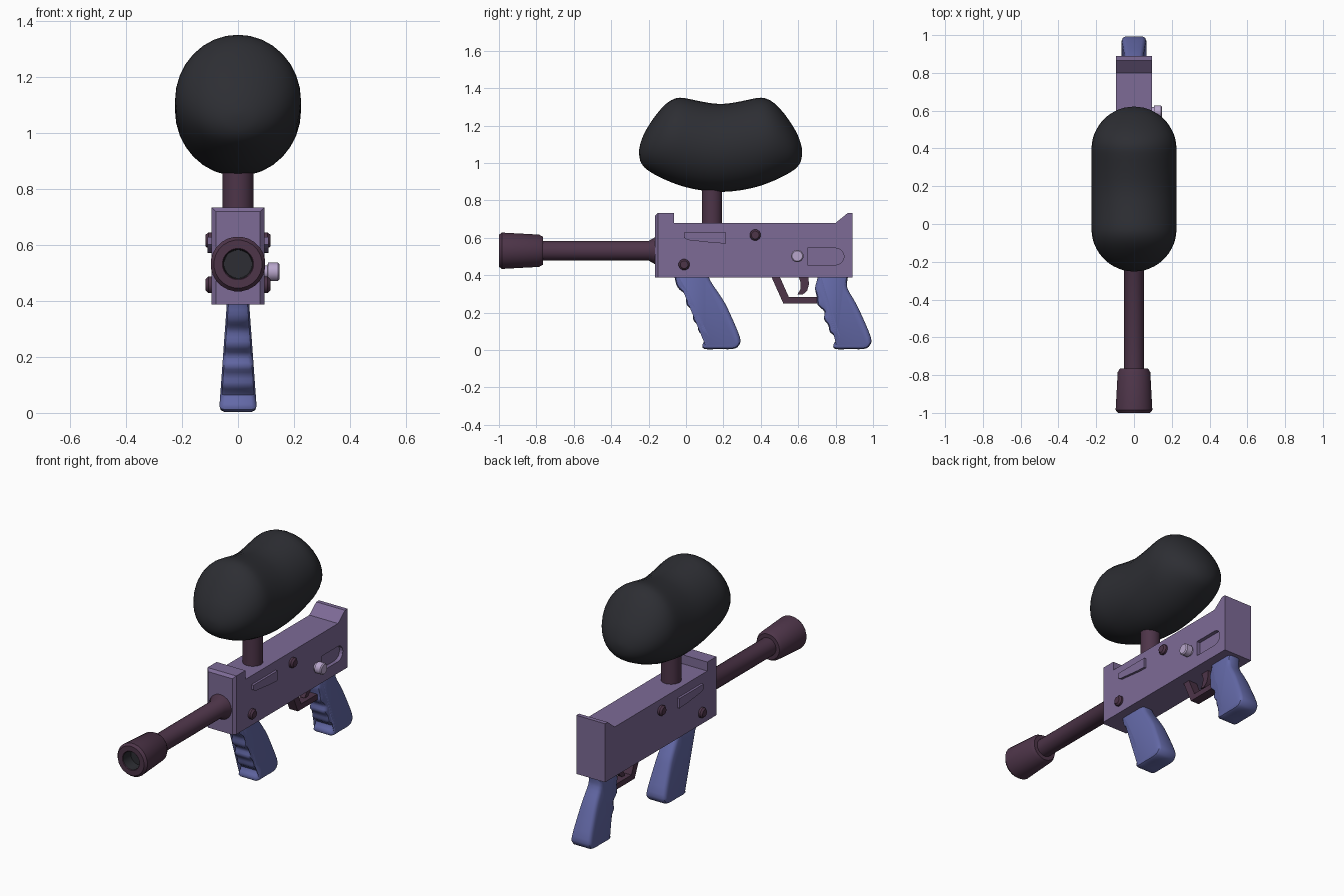
import bpy, bmesh, math
from mathutils import Vector

if "Cube" in bpy.data.objects:
    bpy.data.objects.remove(bpy.data.objects["Cube"])


def material(name, rgb):
    m = bpy.data.materials.new(name)
    m.diffuse_color = (*rgb, 1)
    m.use_nodes = True
    m.node_tree.nodes["Principled BSDF"].inputs["Base Color"].default_value = m.diffuse_color
    return m


PURPLE = material("purple", (0.205, 0.145, 0.305))
BLUE = material("blue", (0.125, 0.14, 0.385))
MAROON = material("maroon", (0.075, 0.035, 0.066))
LILAC = material("lilac", (0.48, 0.38, 0.60))
BLACK = material("black", (0.026, 0.027, 0.033))


def loft(name, rings, mat, angle=35):
    """Skin a list of equal-length closed rings and cap both ends."""
    n = len(rings[0])
    verts = [p for r in rings for p in r]
    faces = [(i * n + j, i * n + (j + 1) % n, (i + 1) * n + (j + 1) % n, (i + 1) * n + j)
             for i in range(len(rings) - 1) for j in range(n)]
    faces += [tuple(range(n)), tuple(range(len(verts) - n, len(verts)))]
    me = bpy.data.meshes.new(name)
    me.from_pydata(verts, [], faces)
    bm = bmesh.new()
    bm.from_mesh(me)
    bmesh.ops.recalc_face_normals(bm, faces=bm.faces)
    bm.to_mesh(me)
    bm.free()
    ob = bpy.data.objects.new(name, me)
    bpy.context.collection.objects.link(ob)
    me.materials.append(mat)
    if angle:
        bpy.ops.object.select_all(action='DESELECT')
        ob.select_set(True)
        bpy.context.view_layer.objects.active = ob
        bpy.ops.object.shade_smooth_by_angle(angle=math.radians(angle))
    return ob


def lathe(name, axis, centre, profile, mat, sides=24):
    """Turn (radius, position) pairs about an axis through centre."""
    rings = []
    for r, t in profile:
        ring = []
        for k in range(sides):
            a = 2 * math.pi * (k + 0.5) / sides
            u, v = r * math.cos(a), r * math.sin(a)
            p = {'x': (t, u, v), 'y': (u, t, v), 'z': (u, v, t)}[axis]
            ring.append(tuple(Vector(p) + Vector(centre)))
        rings.append(ring)
    return loft(name, rings, mat)


def prism(name, outline, x0, x1, mat, angle=0):
    return loft(name, [[(x, y, z) for y, z in outline] for x in (x0, x1)], mat, angle)


def spline(pts, steps, closed):
    """Catmull-Rom curve through points of any dimension."""
    n, out = len(pts), []
    get = (lambda i: pts[i % n]) if closed else (lambda i: pts[max(0, min(n - 1, i))])
    for i in range(n if closed else n - 1):
        for s in range(steps):
            t = s / steps
            out.append(tuple(0.5 * (2 * b + (c - a) * t + (2 * a - 5 * b + 4 * c - d) * t * t
                                    + (3 * b - a - 3 * c + d) * t ** 3)
                             for a, b, c, d in zip(get(i - 1), get(i), get(i + 1), get(i + 2))))
    return out if closed else out + [pts[-1]]


# Receiver body with raised front lip and rear sight ramp
body = prism("receiver_body", [(-0.165, 0.387), (0.89, 0.387), (0.89, 0.733), (0.865, 0.733),
                               (0.80, 0.68), (-0.065, 0.68), (-0.065, 0.733), (-0.165, 0.733)],
             -0.094, 0.094, PURPLE)
bm = bmesh.new()
bm.from_mesh(body.data)
front = [e for e in bm.edges if all(v.co.y < -0.16 for v in e.verts)
         and max(v.co.z for v in e.verts) > 0.5]
bmesh.ops.bevel(bm, geom=front, offset=0.015, segments=1, affect='EDGES')
bm.to_mesh(body.data)
bm.free()

# Ejection slot, cut in the right side only
arc = [(0.80 + 0.045 * math.sin(a), 0.50 - 0.045 * math.cos(a))
       for a in [math.pi * k / 8 for k in range(9)]]
cutter = prism("slot_cutter", [(0.65, 0.545), (0.65, 0.455)] + arc, 0.072, 0.15, PURPLE)
cutter.hide_render = True
mod = body.modifiers.new("slot", 'BOOLEAN')
mod.operation, mod.object = 'DIFFERENCE', cutter
bpy.context.view_layer.objects.active = body
bpy.ops.object.modifier_apply(modifier=mod.name)
bpy.data.objects.remove(cutter)

# Cocking knob
lathe("cocking_knob", 'x', (0, 0.595, 0.503),
      [(0.024, 0.08), (0.024, 0.105), (0.034, 0.107), (0.034, 0.142), (0.028, 0.148)], LILAC, 12)

# Side pins and side plates on both sides
for side, s in (("right", 1), ("left", -1)):
    for label, y, z in (("rear", 0.37, 0.615), ("front", -0.01, 0.457)):
        lathe(f"{label}_pin_{side}", 'x', (0, y, z),
              [(0.03, s * 0.085), (0.03, s * 0.106), (0.021, s * 0.116)], MAROON, 12)
    plate = [(-0.01, 0.628), (0.215, 0.628), (0.215, 0.57), (0.16, 0.572), (0.01, 0.588), (-0.01, 0.60)]
    prism(f"side_plate_{side}", plate, s * 0.085, s * 0.108, PURPLE)

# Barrel and muzzle
lathe("barrel", 'y', (0, 0, 0.531),
      [(0.053, -0.80), (0.053, -0.20), (0.073, -0.165), (0.073, -0.14)], MAROON)
muzzle = lathe("muzzle", 'y', (0, 0, 0.531),
               [(0.05, -0.93), (0.053, -0.997), (0.056, -1.0), (0.086, -1.0), (0.098, -0.985),
                (0.087, -0.785), (0.075, -0.765), (0.05, -0.765)], MAROON)
muzzle.data.materials.append(BLACK)
for f in muzzle.data.polygons:  # dark bore
    if max(math.hypot(muzzle.data.vertices[i].co.x, muzzle.data.vertices[i].co.z - 0.531)
           for i in f.vertices) < 0.0545 and f.center.y < -0.9:
        f.material_index = 1

# Hopper and its feed neck
lathe("feed_neck", 'z', (0, 0.139, 0), [(0.055, 0.65), (0.055, 0.90)], MAROON)
half = [(0, .225, .845, 1.315), (.11, .225, .855, 1.33), (.19, .225, .872, 1.347),
        (.24, .223, .888, 1.346), (.29, .211, .908, 1.318), (.34, .184, .932, 1.264),
        (.38, .149, .955, 1.207), (.41, .105, .979, 1.155), (.43, .055, 1.012, 1.10),
        (.436, .008, 1.052, 1.068)]
rows = spline([(-d, w, b, t) for d, w, b, t in half[:0:-1]] + half, 2, False)
rings = []
for d, w, b, t in rows:
    rings.append([(w * math.cos(a), 0.185 + d, (b + t) / 2 + (t - b) / 2 * math.sin(a))
                  for a in [2 * math.pi * k / 32 for k in range(32)]])
loft("hopper", rings, BLACK, 80)

# Grips: shared finger grooves and heel, different tops
grooves = [(0, .283), (.005, .24), (.041, .205), (.037, .166), (.06, .134), (.07, .096),
           (.105, .064), (.088, .03), (.098, .006), (.17, .005), (.25, .006), (.283, .025),
           (.288, .07), (.233, .20), (.20, .265)]
tops = {"front_grip": (0.0, [(.14, .355), (.122, .39), (.11, .43)],
                       [(-.06, .43), (-.06, .385), (-.045, .335), (-.012, .305)]),
        "rear_grip": (0.70, [(.163, .33), (.163, .38), (.163, .43)],
                      [(.005, .43), (.003, .385), (-.01, .33)])}
for name, (dy, back, fore) in tops.items():
    line = [Vector((y + dy, z)) for y, z in spline(grooves + back + fore, 3, True)]
    n = len(line)
    rings = []
    for s, inset, drop in ((-1, .02, 0), (-1, .006, .006), (-1, 0, .018),
                           (1, 0, .018), (1, .006, .006), (1, .02, 0)):
        ring = []
        for i, p in enumerate(line):
            tan = (line[(i + 1) % n] - line[i - 1]).normalized()
            q = p + Vector((-tan.y, tan.x)) * inset
            ring.append((s * (0.068 - 0.072 * q.y - drop), q.x, q.y))
        rings.append(ring)
    loft(name, rings, BLUE, 40)

# Trigger guard and trigger
prism("trigger_guard", [(0.455, 0.395), (0.52, 0.25), (0.72, 0.25), (0.72, 0.283),
                        (0.55, 0.283), (0.50, 0.395)], -0.028, 0.028, MAROON)
prism("trigger", [(0.60, 0.40), (0.613, 0.36), (0.612, 0.325), (0.595, 0.297), (0.625, 0.297),
                  (0.648, 0.318), (0.657, 0.35), (0.655, 0.40)], -0.02, 0.02, MAROON, 40)
